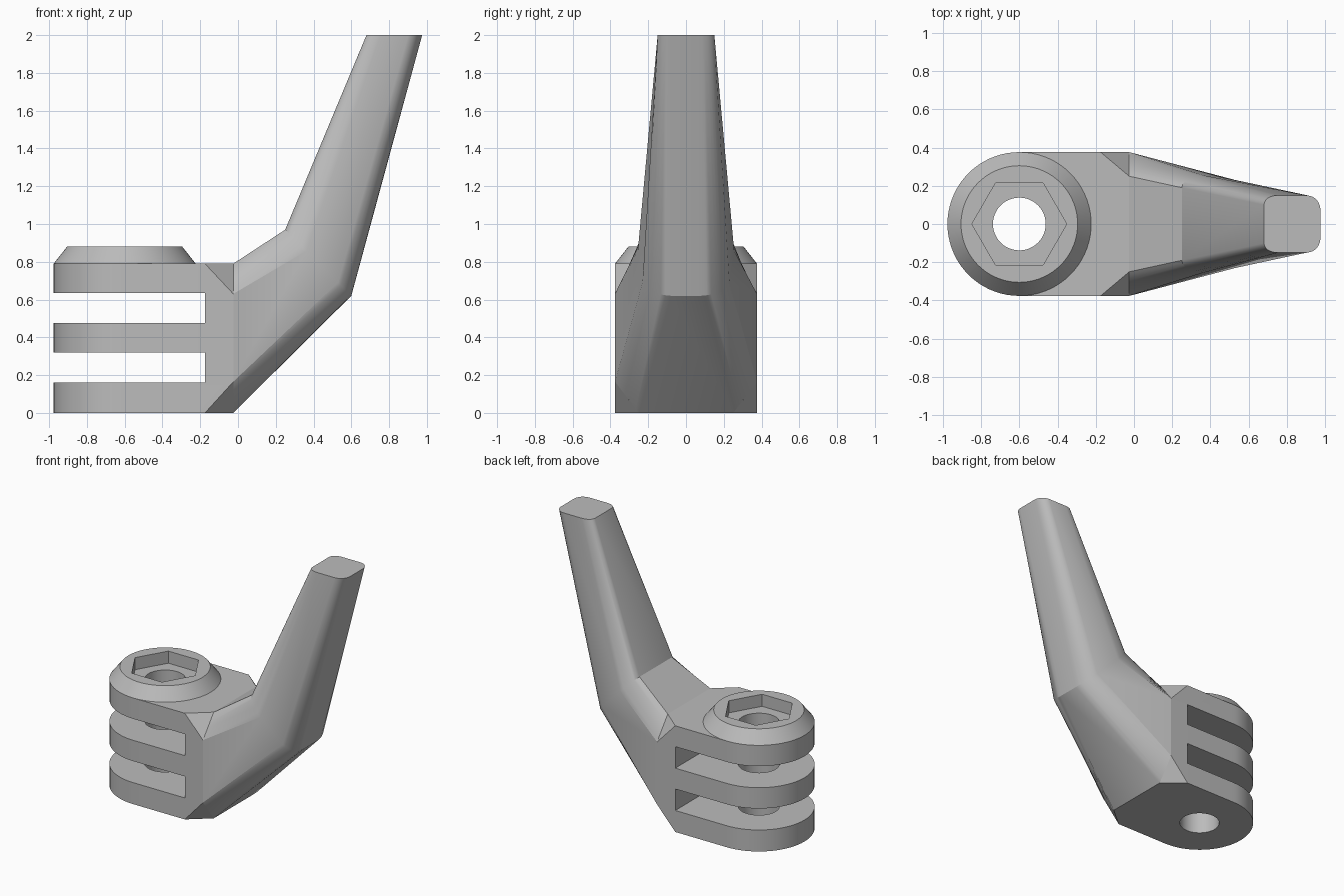
import bpy
import bmesh
import math
from mathutils import Vector, Matrix

cube = bpy.data.objects.get("Cube")
if cube:
    bpy.data.objects.remove(cube, do_unlink=True)

grey = bpy.data.materials.new("plain grey")
grey.use_nodes = True
colour = (0.5, 0.5, 0.5, 1)
grey.diffuse_color = colour
grey.node_tree.nodes["Principled BSDF"].inputs["Base Color"].default_value = colour

PIVOT = -0.6      # x of the bolt axis
RADIUS = 0.376    # lug radius and half width
TOP = 0.79        # lug height
BACK = -0.175     # where the slots and corner cuts start
JOIN = -0.025     # where the arm starts
SIDES = 72


def make(name, bm):
    bmesh.ops.recalc_face_normals(bm, faces=bm.faces)
    mesh = bpy.data.meshes.new(name)
    bm.to_mesh(mesh)
    bm.free()
    mesh.materials.append(grey)
    ob = bpy.data.objects.new(name, mesh)
    bpy.context.collection.objects.link(ob)
    return ob


def activate(ob):
    bpy.ops.object.select_all(action='DESELECT')
    ob.select_set(True)
    bpy.context.view_layer.objects.active = ob


def cone(name, sides, r1, r2, z1, z2, turn=0):
    bm = bmesh.new()
    place = Matrix.Translation((PIVOT, 0, (z1 + z2) / 2)) @ Matrix.Rotation(turn, 4, 'Z')
    bmesh.ops.create_cone(bm, cap_ends=True, segments=sides, radius1=r1,
                          radius2=r2, depth=z2 - z1, matrix=place)
    return make(name, bm)


def box(name, x1, x2, half_y, z1, z2):
    bm = bmesh.new()
    place = Matrix.Translation(((x1 + x2) / 2, 0, (z1 + z2) / 2)) @ Matrix.Diagonal(
        (x2 - x1, 2 * half_y, z2 - z1, 1))
    bmesh.ops.create_cube(bm, size=1, matrix=place)
    return make(name, bm)


def cut(target, cutter):
    mod = target.modifiers.new("cut", 'BOOLEAN')
    mod.operation = 'DIFFERENCE'
    mod.solver = 'EXACT'
    mod.object = cutter
    activate(target)
    bpy.ops.object.modifier_apply(modifier=mod.name)
    bpy.data.objects.remove(cutter, do_unlink=True)


# Lug block: half round at the bolt, corners cut off where the arm joins
bm = bmesh.new()
for z, z_side in ((0, 0.165), (TOP, 0.63)):
    for i in range(SIDES // 2 + 1):
        a = math.pi / 2 + 2 * math.pi * i / SIDES
        bm.verts.new((PIVOT + RADIUS * math.cos(a), RADIUS * math.sin(a), z))
    for s in (-1, 1):
        bm.verts.new((BACK, s * RADIUS, z))
        bm.verts.new((JOIN, s * 0.25, z))
        bm.verts.new((JOIN, s * RADIUS, z_side))
bmesh.ops.convex_hull(bm, input=bm.verts)
bmesh.ops.dissolve_limit(bm, angle_limit=math.radians(1), verts=bm.verts, edges=bm.edges)
lug = make("slotted_lug", bm)

# Two slots leave three prongs, and a bore runs through them
for z1, z2 in ((0.16, 0.32), (0.475, 0.635)):
    cut(lug, box("slot_cutter", -1.2, BACK, 0.6, z1, z2))
cut(lug, cone("bore_cutter", 48, 0.138, 0.138, -0.2, 1.2))

# Tapered boss with a hexagonal pocket
boss = cone("hex_boss", SIDES, RADIUS, 0.305, TOP, 0.88)
cut(boss, cone("hex_cutter", 6, 0.248, 0.248, 0.6, 1.1, math.pi / 6))


# Arm: cross sections with rounded corners, given as (share of depth, half width)
def section(inner, outer, corners):
    inner, outer = Vector(inner), Vector(outer)
    half = []
    for a, c, b in corners:
        a, b = Vector(a), Vector(b)
        c = Vector(c) if c else (a + b) / 2
        for i in range(9):
            u = i / 8
            half.append(a * (1 - u) ** 2 + c * 2 * u * (1 - u) + b * u * u)
    ring = []
    for side, points in ((1, half), (-1, half[::-1])):
        for t, y in points:
            x, z = inner.lerp(outer, t)
            ring.append((x, side * y, z))
    return ring


sections = [
    section((JOIN, TOP), (JOIN, 0),
            [((0, 0.25), None, (0.2025, RADIUS)),
             ((0.791, RADIUS), None, (1, 0.25))]),
    section((0.25, 0.97), (0.6, 0.62),
            [((0, 0.19), (0.02, 0.245), (0.32, 0.255)),
             ((0.8, 0.23), (0.98, 0.2), (1, 0.08))]),
    section((0.68, 2), (0.975, 2),
            [((0, 0.1), (0.02, 0.148), (0.25, 0.15)),
             ((0.75, 0.15), (0.97, 0.145), (1, 0.08))]),
]
bm = bmesh.new()
rings = [[bm.verts.new(p) for p in ring] for ring in sections]
for low, high in zip(rings, rings[1:]):
    for i in range(len(low)):
        j = (i + 1) % len(low)
        bm.faces.new((low[i], low[j], high[j], high[i]))
bm.faces.new(rings[0])
bm.faces.new(rings[-1])
arm = make("bent_arm", bm)

for ob in (lug, boss, arm):
    activate(ob)
    bpy.ops.object.shade_smooth_by_angle(angle=math.radians(25))
